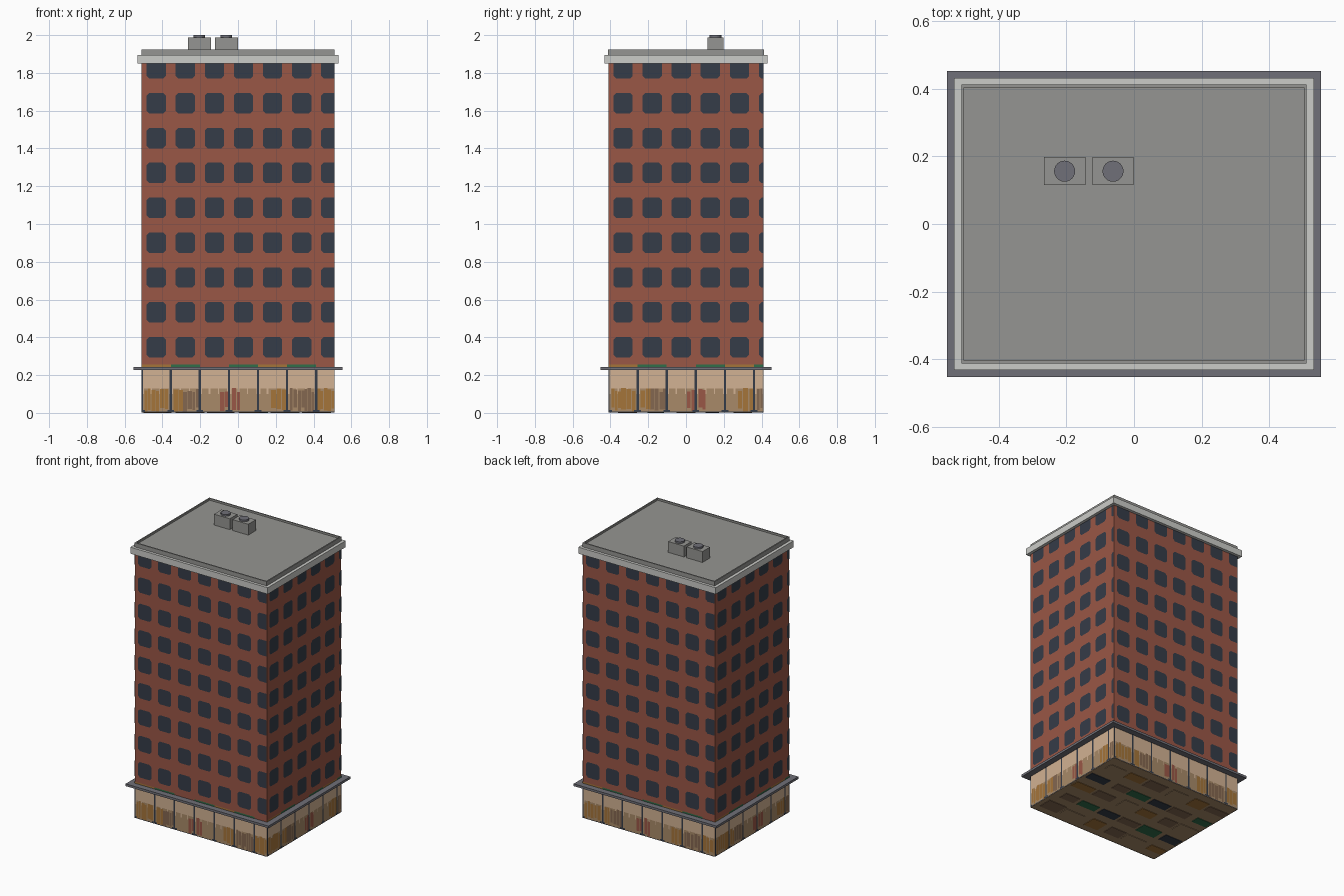
import bpy, bmesh, math, random
from mathutils import Vector

random.seed(4)
if "Cube" in bpy.data.objects:
    bpy.data.objects.remove(bpy.data.objects["Cube"])


def material(name, r, g, b):
    lin = [((c / 255 + 0.055) / 1.055) ** 2.4 for c in (r, g, b)] + [1]
    m = bpy.data.materials.new(name)
    m.use_nodes = True
    m.diffuse_color = lin
    m.node_tree.nodes["Principled BSDF"].inputs["Base Color"].default_value = lin
    return m


brick = material("brick", 154, 87, 70)
glass = material("dark glass", 53, 60, 72)
beige = material("shop beige", 210, 178, 147)
tan = material("shop tan", 168, 138, 104)
ochre = material("goods ochre", 165, 117, 58)
brown = material("goods brown", 132, 103, 80)
green = material("awning green", 48, 110, 74)
pale = material("cornice pale grey", 203, 204, 200)
grey = material("roof grey", 149, 149, 146)
slate = material("canopy grey", 112, 112, 120)

HX, HY = 0.51, 0.41        # half size of the tower
BAY, FLOOR = 0.154, 0.1845  # window spacing
WALL_TOP = 1.85


def finish(name, bm, mats):
    me = bpy.data.meshes.new(name)
    bm.to_mesh(me)
    bm.free()
    for m in mats:
        me.materials.append(m)
    ob = bpy.data.objects.new(name, me)
    bpy.context.collection.objects.link(ob)
    return ob


def box(name, x0, x1, y0, y1, z0, z1, mat, inset=None):
    """Box, optionally with a sunken top (rim width, depth)."""
    bm = bmesh.new()
    bmesh.ops.create_cube(bm, size=1)
    for v in bm.verts:
        v.co = Vector((x1 if v.co.x > 0 else x0, y1 if v.co.y > 0 else y0,
                       z1 if v.co.z > 0 else z0))
    if inset:
        top = max(bm.faces, key=lambda f: f.normal.z + f.calc_center_median().z)
        bmesh.ops.inset_region(bm, faces=[top], thickness=inset[0])
        low = bmesh.ops.extrude_discrete_faces(bm, faces=[top])["faces"][0]
        for v in low.verts:
            v.co.z -= inset[1]
    return finish(name, bm, [mat])


def slab(name, hx, hy, z0, z1, mat, inset=None):
    return box(name, -hx, hx, -hy, hy, z0, z1, mat, inset)


# Main masses
ground_floor = slab("ground_floor", HX, HY, 0.003, 0.23, beige)
ground_floor.data.materials.append(tan)
for f in ground_floor.data.polygons:
    f.material_index = int(f.normal.z < -0.5)
slab("brick_tower", HX, HY, 0.235, 1.86, brick)
slab("canopy", 0.552, 0.452, 0.228, 0.244, slate)
slab("cornice", 0.531, 0.431, WALL_TOP, 1.895, pale)
slab("roof_parapet", HX, HY + 0.002, 1.89, 1.925, grey, (0.012, 0.013))

# Rooftop vent units
for i, x in enumerate((-0.205, -0.062)):
    box(f"vent_box_{i + 1}", x - 0.061, x + 0.061, 0.115, 0.198, 1.905, 1.988, grey)
    bm = bmesh.new()
    bmesh.ops.create_cone(bm, cap_ends=True, segments=24, radius1=0.031,
                          radius2=0.031, depth=0.016)
    bmesh.ops.translate(bm, verts=bm.verts, vec=(x, 0.156, 1.992))
    finish(f"vent_fan_{i + 1}", bm, [slate])


class Side:
    """Flat panels on one wall; u runs from its left edge, seen from outside."""

    def __init__(self, name, turn):
        self.name = name
        a = turn * math.pi / 2
        self.right = Vector((math.cos(a), math.sin(a), 0))
        self.out = Vector((math.sin(a), -math.cos(a), 0))
        self.half, self.depth = (HX, HY) if turn % 2 == 0 else (HY, HX)
        self.width = self.half * 2

    def panels(self, part, items, mat, lift):
        bm = bmesh.new()
        for pts in items:
            if min(p[0] for p in pts) > self.width - 0.002:
                continue
            bm.faces.new([bm.verts.new(
                self.right * (min(max(u, 0), self.width) - self.half)
                + self.out * (self.depth + lift)
                + Vector((0, 0, min(z, WALL_TOP)))) for u, z in pts])
        bmesh.ops.dissolve_degenerate(bm, dist=0.0001, edges=bm.edges)
        finish(f"{part}_{self.name}", bm, [mat])


def rect(u0, u1, z0, z1):
    return [(u0, z0), (u1, z0), (u1, z1), (u0, z1)]


def window(u, z):
    h, k, c = 0.051, 0.054, 0.014
    return [(u - h + c, z - k), (u + h - c, z - k), (u + h, z - k + c), (u + h, z + k - c),
            (u + h - c, z + k), (u - h + c, z + k), (u - h, z + k - c), (u - h, z - k + c)]


# Shop goods: start and end in bays, colour
GOODS = [(0.1, 0.9, ochre), (1.1, 1.35, ochre), (1.4, 1.95, brown), (2.7, 2.92, brick),
         (3.1, 3.35, brick), (4.45, 4.95, ochre), (5.1, 5.9, brown), (6.05, 6.6, ochre)]
AWNINGS = [ochre, green, brick, green, ochre, green, brick]

for turn, name in enumerate(("front", "left", "back", "right")):
    s = Side(name, turn)
    bays = range(7)
    s.panels("windows", [window(0.077 + BAY * i, 0.348 + FLOOR * j)
                         for i in bays for j in range(9)], glass, 0.0015)
    # Shop front: counter, goods, posts and awning strip
    s.panels("shop_counter", [rect(0, s.width, 0.003, 0.1)]
             + [rect((i + a) * BAY, (i + b) * BAY, 0.1, 0.128)
                for i in bays for a, b in ((0.08, 0.3), (0.36, 0.62), (0.66, 0.94))],
             tan, 0.001)
    for mat in (ochre, brown, brick):
        bars = []
        for a, b, m in GOODS:
            u = a * BAY
            while m == mat and u < b * BAY:
                w = random.uniform(0.012, 0.026)
                bars.append(rect(u, u + w, random.uniform(0.005, 0.03),
                                 random.uniform(0.11, 0.132)))
                u += w + random.uniform(0.001, 0.007)
        s.panels(mat.name.replace(" ", "_") + "_display", bars, mat, 0.002)
    posts = [rect(i * BAY - 0.006, i * BAY + 0.006, 0.003, 0.228) for i in bays]
    feet = [rect(i * BAY - 0.018, i * BAY + 0.018, 0.008, 0.016) for i in bays]
    s.panels("shop_posts", posts + feet + [rect(0, s.width, 0.003, 0.007)], glass, 0.003)
    for mat in (ochre, green):
        s.panels(mat.name.replace(" ", "_") + "_strip",
                 [rect(i * BAY, (i + 1) * BAY, 0.244, 0.255)
                  for i in bays if AWNINGS[i] == mat], mat, 0.0015)

# Patchwork under the building, in rows along x
for row, y in enumerate((0.3, 0.14, 0, -0.16, -0.31)):
    mats = (glass, green, brown) if row in (1, 3) else (brown, ochre, tan)
    for i in range(6):
        m = mats[(i + row) % 3]
        x = -0.5 + 0.168 * i
        d = random.uniform(0.03, 0.05)
        box(f"underside_patch_{row + 1}_{i + 1}", x, x + random.uniform(0.1, 0.155),
            y - d, y + d, 0, 0.004, m)
